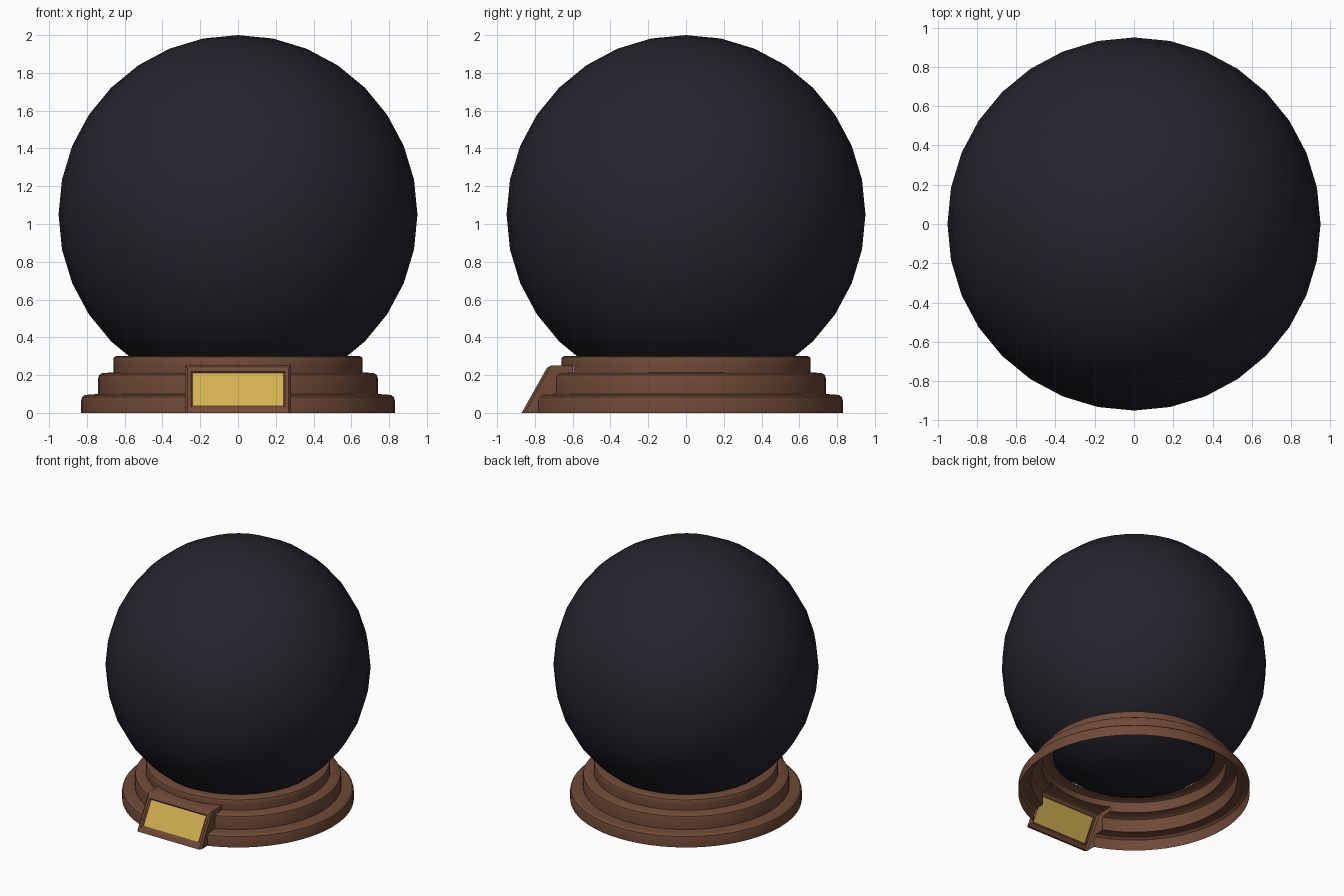
import bpy, bmesh, math
from mathutils import Vector, Matrix

if "Cube" in bpy.data.objects:
    bpy.data.objects.remove(bpy.data.objects["Cube"])

HX, TOP = 0.28, 0.25          # half width and height of the plaque block


def material(name, rgb):
    m = bpy.data.materials.new(name)
    m.diffuse_color = (*rgb, 1)
    m.use_nodes = True
    m.node_tree.nodes["Principled BSDF"].inputs["Base Color"].default_value = m.diffuse_color
    return m


dark = material("dark glass", (0.018, 0.018, 0.027))
wood = material("brown wood", (0.160, 0.068, 0.038))
gold = material("gold", (0.66, 0.445, 0.083))


def finish(bm, name, mats, angle=30):
    me = bpy.data.meshes.new(name)
    bm.to_mesh(me)
    bm.free()
    ob = bpy.data.objects.new(name, me)
    bpy.context.collection.objects.link(ob)
    for m in mats:
        me.materials.append(m)
    bpy.ops.object.select_all(action='DESELECT')
    ob.select_set(True)
    bpy.context.view_layer.objects.active = ob
    bpy.ops.object.shade_smooth_by_angle(angle=math.radians(angle))
    return ob


# Ball
bm = bmesh.new()
bmesh.ops.create_uvsphere(bm, u_segments=32, v_segments=16, radius=0.95,
                          matrix=Matrix.Translation((0, 0, 1.05)))
finish(bm, "ball", [dark])

# Stepped base ring: open shell spun from a profile (radius, height)
profile = [(.83, 0), (.83, .065), (.825, .083), (.81, .095), (.74, .10),
           (.74, .185), (.735, .2), (.72, .21), (.66, .215),
           (.66, .285), (.655, .295), (.64, .302), (.58, .302)]
bm = bmesh.new()
N = 64
rings = [[bm.verts.new((r * math.cos(2 * math.pi * i / N), r * math.sin(2 * math.pi * i / N), z))
          for i in range(N)] for r, z in profile]
for a, b in zip(rings, rings[1:]):
    for i in range(N):
        j = (i + 1) % N
        bm.faces.new((a[i], a[j], b[j], b[i]))
# Opening at the front where the plaque block sits
for co, no in (((HX, 0, 0), (1, 0, 0)), ((-HX, 0, 0), (1, 0, 0)), ((0, 0, TOP), (0, 0, 1))):
    bmesh.ops.bisect_plane(bm, geom=bm.verts[:] + bm.edges[:] + bm.faces[:],
                           plane_co=co, plane_no=no)
gone = []
for f in bm.faces:
    c = f.calc_center_median()
    if abs(c.x) < HX and c.y < 0 and c.z < TOP:
        gone.append(f)
bmesh.ops.delete(bm, geom=gone, context='FACES')
finish(bm, "base_ring", [wood])

# Plaque block: nested rectangles on the sloping front (half width, low z, high z, set-back)
bm = bmesh.new()


def rect(hx, z0, z1, back):
    return [bm.verts.new((x, -0.87 + 0.56 * z + back, z))
            for x, z in ((-hx, z0), (hx, z0), (hx, z1), (-hx, z1))]


loops = [rect(*p) for p in ((HX, 0, TOP, .015), (.268, 0, .238, 0),
                            (.25, .03, .22, 0), (.24, .04, .21, .012))]
for a, b in zip(loops, loops[1:]):
    for i in range(4):
        j = (i + 1) % 4
        bm.faces.new((a[i], a[j], b[j], b[i]))
plate = bm.faces.new(loops[-1])
plate.material_index = 1
outer = loops[0]
# Top, ending on the arc of the ring
arc = []
for k in range(9):
    x = HX - 2 * HX * k / 8
    arc.append(bm.verts.new((x, -math.sqrt(.66 ** 2 - x * x), TOP)))
bm.faces.new([outer[3], outer[2]] + arc)
# Side walls, trimmed to the ring's steps
for s, lo, hi, back in ((1, outer[1], outer[2], arc[0]), (-1, outer[0], outer[3], arc[-1])):
    steps = [bm.verts.new((s * HX, -math.sqrt(r * r - HX * HX), z))
             for r, z in profile if z < TOP]
    wall = [lo] + steps + [back, hi]
    bm.faces.new(wall[::-1] if s > 0 else wall)
bmesh.ops.recalc_face_normals(bm, faces=bm.faces[:])
bm.faces.ensure_lookup_table()
if plate.normal.y > 0:
    bmesh.ops.reverse_faces(bm, faces=bm.faces[:])
finish(bm, "plaque_block", [wood, gold])
